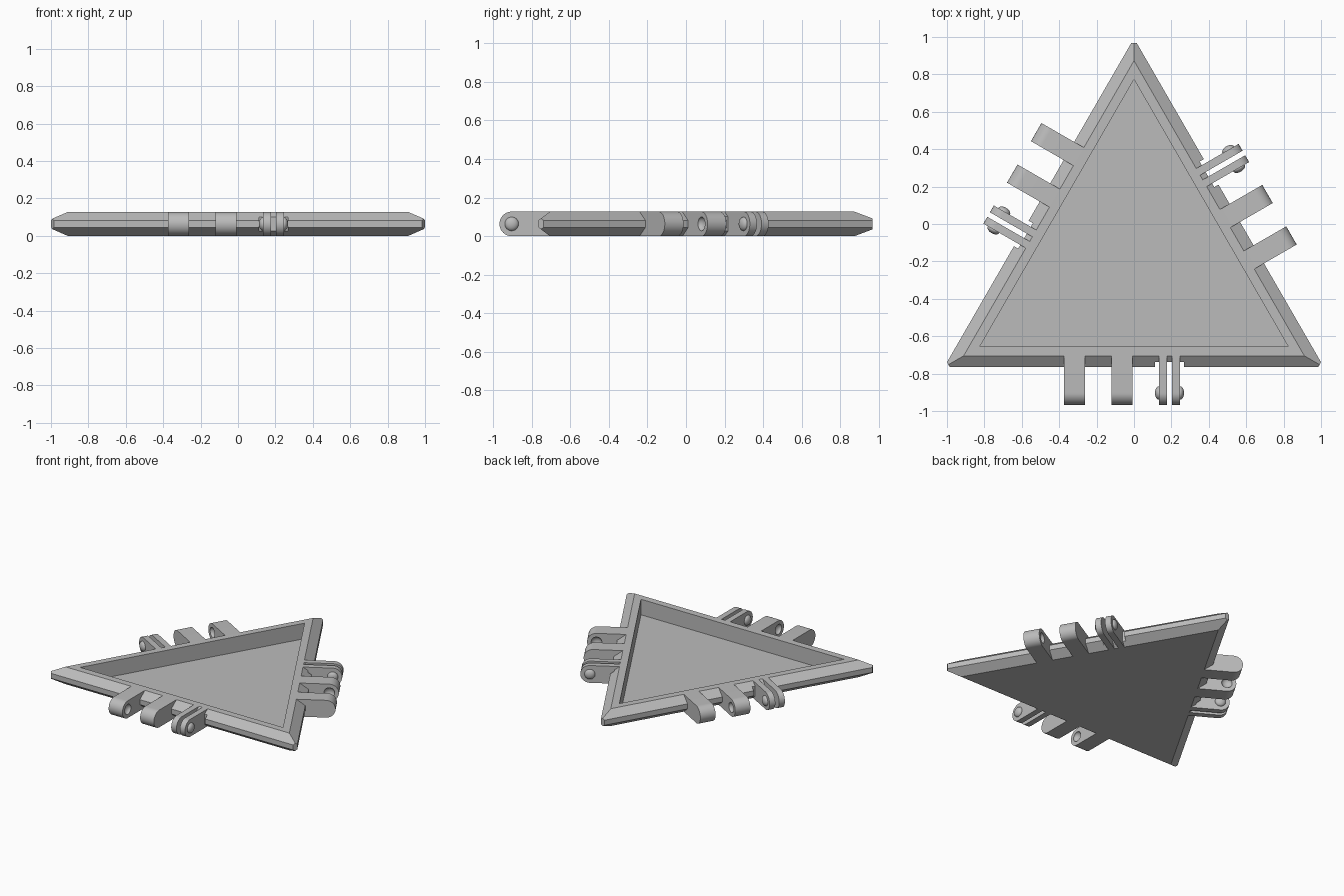
import bpy, bmesh
from math import pi, sin, cos, radians
from mathutils import Matrix, Vector

if "Cube" in bpy.data.objects:
    bpy.data.objects.remove(bpy.data.objects["Cube"])

HEIGHT = 0.127
MID = HEIGHT / 2
CENTRE = Vector((0, -0.179, 0))   # middle of the triangle
EDGE = 0.586                      # middle to outer side
RIM = 0.526                       # middle to top of the bevel
PIVOT = 0.788 - MID               # middle to hinge axis

grey = bpy.data.materials.new("plain_grey")
grey.use_nodes = True
colour = (0.5, 0.5, 0.5, 1)
grey.diffuse_color = colour
grey.node_tree.nodes["Principled BSDF"].inputs["Base Color"].default_value = colour


def make(name, bm, matrix=Matrix()):
    bmesh.ops.recalc_face_normals(bm, faces=bm.faces)
    mesh = bpy.data.meshes.new(name)
    bm.to_mesh(mesh)
    bm.free()
    mesh.materials.append(grey)
    obj = bpy.data.objects.new(name, mesh)
    bpy.context.collection.objects.link(obj)
    obj.matrix_world = matrix
    return obj


def cut(obj, cutter):
    """Subtract the cutter, bake the result and drop the cutter."""
    cutter.hide_render = True
    mod = obj.modifiers.new("cut", "BOOLEAN")
    mod.operation, mod.solver, mod.object = "DIFFERENCE", "EXACT", cutter
    bpy.context.view_layer.update()
    graph = bpy.context.evaluated_depsgraph_get()
    mesh = bpy.data.meshes.new_from_object(obj.evaluated_get(graph))
    obj.modifiers.clear()
    obj.data = mesh
    bpy.data.objects.remove(cutter)


def smooth(obj):
    bpy.ops.object.select_all(action="DESELECT")
    obj.select_set(True)
    bpy.context.view_layer.objects.active = obj
    bpy.ops.object.shade_smooth_by_angle(angle=radians(30))


def side_matrix(i):
    return Matrix.Translation(CENTRE) @ Matrix.Rotation(i * 2 * pi / 3, 4, "Z")


def button(x, depth):
    """Flattened ball on the hinge axis."""
    bm = bmesh.new()
    bmesh.ops.create_uvsphere(bm, u_segments=24, v_segments=16, radius=0.036)
    bmesh.ops.scale(bm, vec=(depth / 0.036, 1, 1), verts=bm.verts)
    bmesh.ops.translate(bm, vec=(x, -PIVOT, MID), verts=bm.verts)
    return bm


def arm(x0, x1):
    """Flat arm with a rounded outer end."""
    bm = bmesh.new()
    pts = [(-0.515, HEIGHT), (-0.515, 0)]
    for k in range(25):
        a = -pi / 2 - pi * k / 24
        pts.append((-PIVOT + MID * cos(a), MID + MID * sin(a)))
    face = bm.faces.new([bm.verts.new((x0, y, z)) for y, z in pts])
    ext = bmesh.ops.extrude_face_region(bm, geom=[face])["geom"]
    verts = [v for v in ext if isinstance(v, bmesh.types.BMVert)]
    bmesh.ops.translate(bm, vec=(x1 - x0, 0, 0), verts=verts)
    return bm


# Triangular tray: bevelled outside, flat rim, sunken floor
bm = bmesh.new()
rings = []
for r, z in [(RIM, 0), (EDGE, 0.045), (EDGE, 0.082), (RIM, HEIGHT),
             (0.476, HEIGHT), (0.476, 0.013)]:
    angles = [pi / 2 + k * 2 * pi / 3 for k in range(3)]
    rings.append([bm.verts.new((2 * r * cos(a), 2 * r * sin(a), z)) for a in angles])
for a, b in zip(rings, rings[1:]):
    for k in range(3):
        n = (k + 1) % 3
        bm.faces.new((a[k], a[n], b[n], b[k]))
bm.faces.new(rings[0])
bm.faces.new(rings[-1])
# Blunt the three tips
for a in angles:
    d = Vector((cos(a), sin(a), 0))
    bmesh.ops.bisect_plane(bm, geom=bm.verts[:] + bm.edges[:] + bm.faces[:],
                           plane_co=d * 1.146, plane_no=d, clear_outer=True)
    bmesh.ops.holes_fill(bm, edges=bm.edges[:], sides=0)
tray = make("tray", bm, Matrix.Translation(CENTRE))

# Clearance notches around the paired arms
for i in range(3):
    bm = bmesh.new()
    bmesh.ops.create_cube(bm, size=1)
    bmesh.ops.scale(bm, vec=(0.157, 0.1, 0.4), verts=bm.verts)
    bmesh.ops.translate(bm, vec=(0.19, -0.61, MID), verts=bm.verts)
    cut(tray, make("notch_cutter", bm, side_matrix(i)))

# Hinges on every side
for i in range(3):
    m = side_matrix(i)
    # Wide knuckles with sockets on their facing sides
    for label, x0, x1, socket in [("outer", -0.375, -0.263, -0.263),
                                  ("inner", -0.119, -0.007, -0.119)]:
        knuckle = make(f"{label}_knuckle_{i + 1}", arm(x0, x1), m)
        cut(knuckle, make("socket_cutter", button(socket, 0.025), m))
        smooth(knuckle)
    # Thin paired arms with a snap button on each outer side
    for label, s in [("left", 1), ("right", -1)]:
        x0, x1 = sorted((0.19 + s * 0.014, 0.19 + s * 0.056))
        smooth(make(f"{label}_clip_arm_{i + 1}", arm(x0, x1), m))
        smooth(make(f"{label}_snap_button_{i + 1}", button(0.19 + s * 0.056, 0.022), m))
